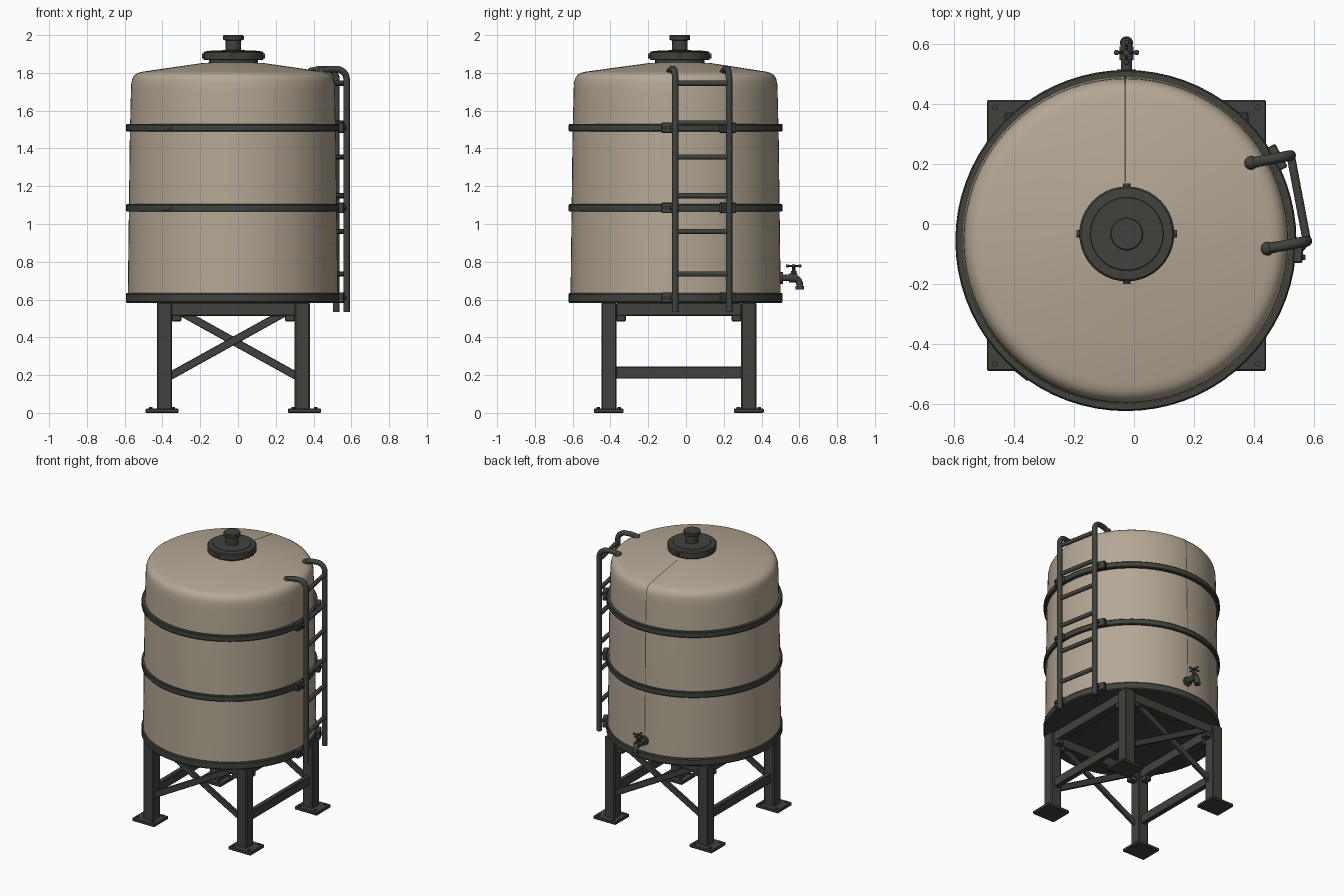
import bpy, bmesh, math
from mathutils import Vector, Matrix

if "Cube" in bpy.data.objects:
    bpy.data.objects.remove(bpy.data.objects["Cube"])

def material(name, col):
    m = bpy.data.materials.new(name)
    m.diffuse_color = (*col, 1)
    m.use_nodes = True
    m.node_tree.nodes["Principled BSDF"].inputs["Base Color"].default_value = m.diffuse_color
    return m

TAN = material("tan plastic", (0.46, 0.39, 0.30))
DARK = material("dark metal", (0.052, 0.055, 0.046))
SEAM = material("brown seam", (0.10, 0.08, 0.06))
CX, CY = -0.027, -0.055      # tank axis
LX, LY = -0.024, -0.033      # lid axis

def finish(name, bm, mat, smooth=True):
    bmesh.ops.recalc_face_normals(bm, faces=bm.faces[:])
    me = bpy.data.meshes.new(name)
    bm.to_mesh(me)
    bm.free()
    me.materials.append(mat)
    ob = bpy.data.objects.new(name, me)
    bpy.context.collection.objects.link(ob)
    if smooth:
        bpy.ops.object.select_all(action='DESELECT')
        ob.select_set(True)
        bpy.context.view_layer.objects.active = ob
        bpy.ops.object.shade_smooth_by_angle(angle=math.radians(35))
    return ob

def lathe(name, prof, cx, cy, mat, n=64, closed=False):
    # prof entries: radius, z, optional y shift
    bm = bmesh.new()
    rings = []
    for p in prof:
        r, z, dy = (*p, 0)[:3]
        rings.append([bm.verts.new((cx + r * math.cos(2 * math.pi * i / n),
                                    cy + dy + r * math.sin(2 * math.pi * i / n), z)) for i in range(n)])
    pairs = list(zip(rings, rings[1:]))
    if closed:
        pairs.append((rings[-1], rings[0]))
    for a, b in pairs:
        for i in range(n):
            bm.faces.new((a[i], a[(i + 1) % n], b[(i + 1) % n], b[i]))
    if not closed:
        bm.faces.new(rings[0])
        bm.faces.new(rings[-1])
    return finish(name, bm, mat)

def box(name, c, size, mat=DARK, rot=None, bevel=0.004):
    bm = bmesh.new()
    bmesh.ops.create_cube(bm, size=1, matrix=Matrix.Diagonal((*size, 1)))
    if bevel:
        bmesh.ops.bevel(bm, geom=bm.edges[:], offset=bevel, segments=1, affect='EDGES')
    bmesh.ops.transform(bm, matrix=Matrix.Translation(c) @ (rot or Matrix()), verts=bm.verts[:])
    return finish(name, bm, mat, False)

def tube(name, pts, r, mat=DARK, n=12):
    # sweep a circle along a path
    pts = [Vector(p) for p in pts]
    bm = bmesh.new()
    rings = []
    t0 = (pts[1] - pts[0]).normalized()
    u = t0.orthogonal().normalized()
    for i, p in enumerate(pts):
        t = (pts[min(i + 1, len(pts) - 1)] - pts[max(i - 1, 0)]).normalized()
        u = (u - t * u.dot(t)).normalized()
        v = t.cross(u)
        rings.append([bm.verts.new(p + r * (u * math.cos(2 * math.pi * k / n) + v * math.sin(2 * math.pi * k / n)))
                      for k in range(n)])
    for a, b in zip(rings, rings[1:]):
        for k in range(n):
            bm.faces.new((a[k], a[(k + 1) % n], b[(k + 1) % n], b[k]))
    bm.faces.new(rings[0])
    bm.faces.new(rings[-1])
    return finish(name, bm, mat)

def ball(name, c, r):
    bm = bmesh.new()
    bmesh.ops.create_uvsphere(bm, u_segments=12, v_segments=8, radius=r, matrix=Matrix.Translation(c))
    return finish(name, bm, DARK)

# tank body with rounded shoulder and conical roof
body = [(0.556, 0.60), (0.556, 0.65), (0.551, 1.05), (0.546, 1.45), (0.540, 1.70), (0.538, 1.745),
        (0.532, 1.77), (0.520, 1.789), (0.502, 1.800), (0.48, 1.806, 0.002), (0.33, 1.828, 0.011),
        (0.17, 1.851, 0.022), (0.10, 1.856, 0.022)]
lathe("tank_body", body, CX, CY, TAN, 72)

# base pan, bands and clasps
lathe("base_pan", [(0.54, 0.583), (0.562, 0.583), (0.567, 0.59), (0.567, 0.628), (0.562, 0.635), (0.54, 0.635)],
      CX, CY, DARK, 72)
for k, z in enumerate((1.085, 1.51)):
    lathe(f"band_{k}", [(0.53, z - .02), (0.562, z - .02), (0.566, z - .015), (0.566, z + .015),
                        (0.562, z + .02), (0.53, z + .02)], CX, CY, DARK, 72, True)
    a = math.radians(232)
    box(f"band_clasp_{k}", (CX + .564 * math.cos(a), CY + .564 * math.sin(a), z), (0.012, 0.06, 0.028),
        rot=Matrix.Rotation(a, 4, 'Z'), bevel=0.002)

# vertical seam on the back, running over the roof to the lid
bm = bmesh.new()
rows = []
for r, z, dy in [(*p, 0)[:3] for p in body[1:-1]]:
    rows.append([bm.verts.new((CX - 0.002 + s * 0.003, CY + dy + r + 0.0025, z + 0.0025)) for s in (-1, 1)])
for a, b in zip(rows, rows[1:]):
    bm.faces.new((a[0], a[1], b[1], b[0]))
finish("back_seam", bm, SEAM)

# lid, knob and four lugs
lathe("lid", [(0.13, 1.84), (0.13, 1.868), (0.155, 1.868), (0.158, 1.872), (0.158, 1.908), (0.152, 1.914),
              (0.122, 1.916), (0.12, 1.919), (0.05, 1.92)], LX, LY, DARK, 40)
lathe("lid_knob", [(0.041, 1.90), (0.041, 1.972), (0.053, 1.974), (0.055, 1.978), (0.055, 1.996), (0.051, 2.0)],
      LX, LY, DARK, 28)
for k in range(4):
    a = k * math.pi / 2
    d = Vector((math.cos(a), math.sin(a), 0))
    c = Vector((LX, LY, 1.89))
    tube(f"lid_lug_{k}", [c + d * 0.14, c + d * 0.167], 0.013)

# ladder
feet = [Vector((0.575, -0.057, 0)), Vector((0.521, 0.228, 0))]
along = (feet[1] - feet[0]).normalized()
inward = Vector((-along.y, along.x, 0))
up = Vector((0, 0, 1))
for k, f in enumerate(feet):
    path = [f + up * 0.535, f + up * 1.15, f + up * 1.765]
    for i in range(1, 9):
        t = i * math.pi / 16
        path.append(f + inward * 0.055 * (1 - math.cos(t)) + up * (1.765 + 0.055 * math.sin(t)))
    path += [f + inward * 0.095 + up * 1.82, f + inward * 0.118 + up * 1.814, f + inward * 0.135 + up * 1.797]
    tube(f"ladder_rail_{k}", path, 0.0175, n=14)
    ball(f"ladder_rail_end_{k}", f + inward * 0.134 + up * 1.806, 0.023)
for k, z in enumerate((0.735, 0.96, 1.15, 1.355, 1.535, 1.745)):
    tube(f"ladder_rung_{k}", [feet[0] + up * z, feet[1] + up * z], 0.0145)

# clamps tying the ladder to the bands
for k, z in enumerate((0.61, 1.085, 1.51)):
    for j, y in enumerate((-0.092, 0.222)):
        a = math.asin((y - CY) / 0.575)
        rot = Matrix.Rotation(a, 4, 'Z')
        d = Vector((math.cos(a), math.sin(a), 0))
        c = Vector((CX, CY, z)) + d * 0.574
        box(f"ladder_clamp_{k}_{j}", c, (0.032, 0.075 + 0.012 * j, 0.055), rot=rot)
        c2 = c + d * 0.01 + Vector((0, -0.018, 0))
        tube(f"clamp_bolt_{k}_{j}", [c2, c2 + d * 0.014], 0.009, n=8)
        tube(f"clamp_arm_{k}_{j}", [c, feet[j] + up * z], 0.012, n=8)

# tap on the back
tx = CX + 0.002
tap = [(tx, 0.47, 0.715), (tx, 0.565, 0.715)]
for i in range(1, 7):
    t = i * math.pi / 12
    tap.append((tx, 0.565 + 0.037 * math.sin(t), 0.678 + 0.037 * math.cos(t)))
tap.append((tx, 0.602, 0.655))
tube("tap_pipe", tap, 0.018, n=14)
tube("tap_flange", [(tx, 0.49, 0.715), (tx, 0.513, 0.715)], 0.032, n=16)
tube("tap_valve", [(tx, 0.545, 0.715), (tx, 0.59, 0.715)], 0.024, n=14)
tube("tap_spout_collar", [(tx, 0.602, 0.672), (tx, 0.602, 0.652)], 0.022, n=14)
tube("tap_stem", [(tx, 0.57, 0.72), (tx, 0.57, 0.785)], 0.009, n=10)
tube("tap_bonnet", [(tx, 0.57, 0.72), (tx, 0.57, 0.75)], 0.015, n=10)
for k, (dx, dy) in enumerate(((1, 0), (0, 1))):
    e = Vector((dx, dy, 0)) * 0.033
    c = Vector((tx, 0.57, 0.778))
    tube(f"tap_handle_{k}", [c - e, c + e], 0.005, n=8)
    for s in (-1, 1):
        ball(f"tap_handle_knob_{k}_{s}", c + e * s, 0.009)

# stand: legs, foot plates and bolts
SX, SY = -0.025, -0.038
HX, HY = 0.365, 0.37
for sx in (-1, 1):
    for sy in (-1, 1):
        n = f"{'left' if sx < 0 else 'right'}_{'front' if sy < 0 else 'back'}"
        x, y = SX + sx * HX, SY + sy * HY
        box(n + "_leg", (x, y, 0.30), (0.08, 0.08, 0.57), bevel=0.006)
        fx, fy = SX + sx * 0.377, SY + sy * 0.371
        box(n + "_foot", (fx, fy, 0.011), (0.175, 0.158, 0.022))
        for bx in (-1, 1):
            for by in (-1, 1):
                p = Vector((fx + bx * 0.06, fy + by * 0.055, 0.02))
                tube(f"{n}_bolt_{bx}_{by}", [p, p + up * 0.01], 0.01, n=6)
        # corner blocks under the top beams
        box(n + "_block_x", (x - sx * 0.065, y, 0.51), (0.05, 0.045, 0.05))
        box(n + "_block_y", (x, y - sy * 0.065, 0.51), (0.045, 0.05, 0.05))

# beams along both directions, and crossed braces front and back
for s in (-1, 1):
    y, x = SY + s * HY, SX + s * HX
    box(f"top_beam_x_{s}", (SX, y, 0.548), (0.66, 0.05, 0.068))
    box(f"top_beam_y_{s}", (x, SY, 0.548), (0.05, 0.66, 0.068))
    box(f"low_beam_y_{s}", (x, SY, 0.213), (0.035, 0.67, 0.064))
    for q in (-1, 1):
        a, b = Vector((SX - q * 0.335, 0, 0.195)), Vector((SX + q * 0.27, 0, 0.53))
        d = b - a
        rot = Matrix.Rotation(-math.atan2(d.z, d.x), 4, 'Y')
        c = (a + b) / 2
        box(f"brace_{s}_{q}", (c.x, y - q * 0.011, c.z), (d.length, 0.02, 0.042), rot=rot, bevel=0.003)
